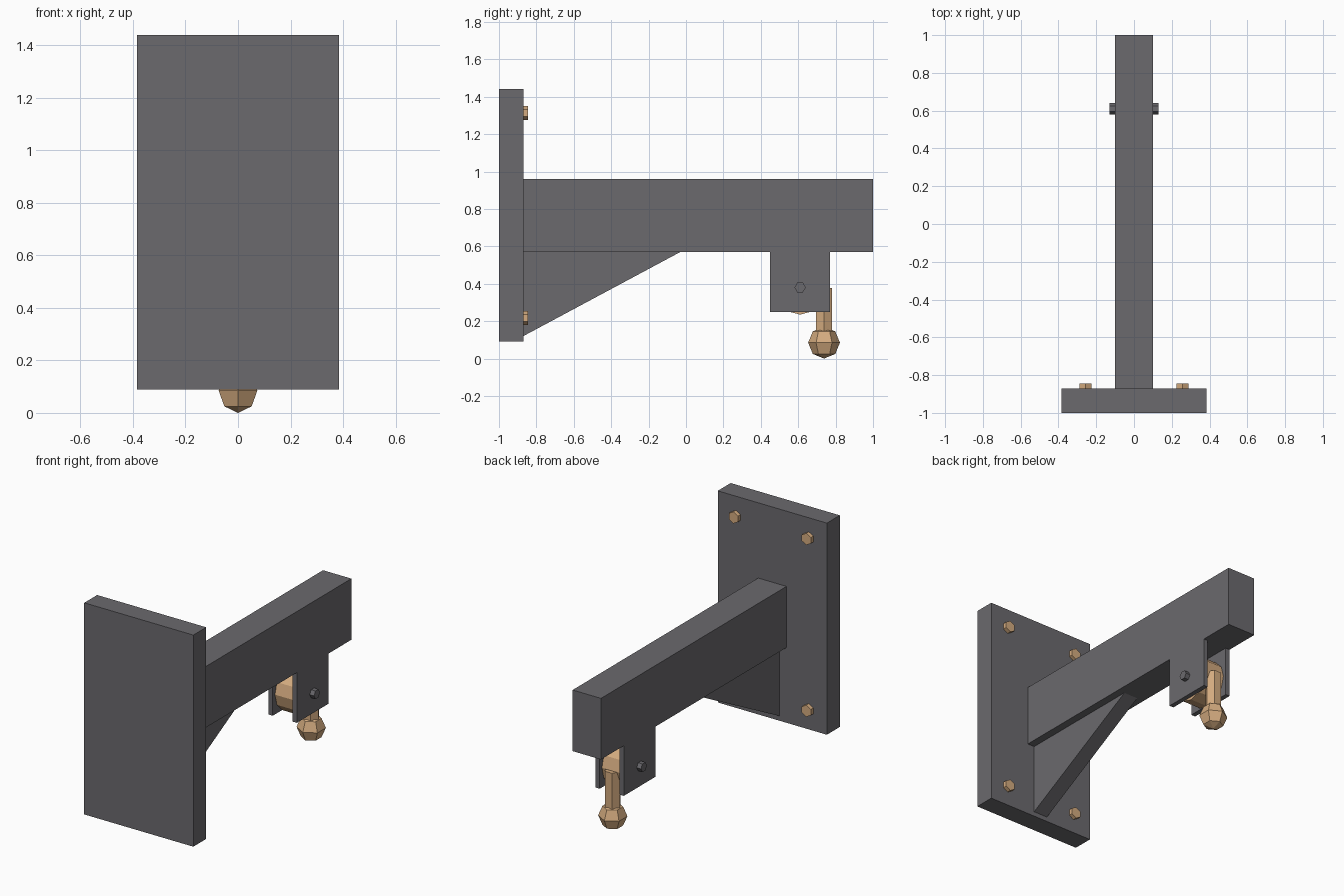
import bpy, bmesh, math
from mathutils import Vector

if "Cube" in bpy.data.objects:
    bpy.data.objects.remove(bpy.data.objects["Cube"])


def material(name, rgb):
    m = bpy.data.materials.new(name)
    m.diffuse_color = (*rgb, 1)
    m.use_nodes = True
    m.node_tree.nodes["Principled BSDF"].inputs["Base Color"].default_value = m.diffuse_color
    return m


STEEL = material("dark_steel", (0.147, 0.143, 0.155))
BRONZE = material("bronze", (0.66, 0.41, 0.215))


def finish(name, bm, mat):
    bmesh.ops.recalc_face_normals(bm, faces=bm.faces)
    me = bpy.data.meshes.new(name)
    bm.to_mesh(me)
    bm.free()
    me.materials.append(mat)
    ob = bpy.data.objects.new(name, me)
    bpy.context.collection.objects.link(ob)
    return ob


def prism(name, pts, axis, lo, hi, mat):
    """Extrude a 2D outline along an axis (outline uses the other two axes in order)."""
    def place(a, b, c):
        return {"x": (c, a, b), "y": (a, c, b), "z": (a, b, c)}[axis]
    bm = bmesh.new()
    face = bm.faces.new([bm.verts.new(place(a, b, lo)) for a, b in pts])
    ext = bmesh.ops.extrude_face_region(bm, geom=[face], use_keep_orig=True)
    verts = [g for g in ext["geom"] if isinstance(g, bmesh.types.BMVert)]
    bmesh.ops.translate(bm, verts=verts, vec=place(0, 0, hi - lo))
    return finish(name, bm, mat)


def rect(a0, a1, b0, b1):
    return [(a0, b0), (a1, b0), (a1, b1), (a0, b1)]


def ngon(a, b, r, n, start=0):
    return [(a + r * math.cos(start + math.tau * i / n),
             b + r * math.sin(start + math.tau * i / n)) for i in range(n)]


# Wall plate, arm and triangular brace
prism("wall_plate", rect(-0.385, 0.385, 0.09, 1.44), "y", -1.0, -0.87, STEEL)
prism("arm", rect(-0.87, 1.0, 0.57, 0.96), "x", -0.1, 0.1, STEEL)
prism("brace", [(-0.87, 0.12), (-0.03, 0.57), (-0.87, 0.57)], "x", -0.05, 0.05, STEEL)

# Plate bolts
for x in (-0.257, 0.257):
    for z in (0.217, 1.313):
        prism("plate_bolt", ngon(x, z, 0.0375, 6, math.pi / 2), "y", -0.87, -0.845, BRONZE)

# Pulley cheeks, pin and wheel
for lo, hi in ((-0.1, -0.07), (0.07, 0.1)):
    prism("pulley_cheek", rect(0.45, 0.77, 0.25, 0.57), "x", lo, hi, STEEL)
prism("pulley_pin", ngon(0.61, 0.38, 0.03, 6), "x", -0.13, 0.13, STEEL)
prism("pulley_wheel", ngon(0.61, 0.38, 0.145, 12), "x", -0.065, 0.065, BRONZE)

# Hanging rope
prism("rope", ngon(0, 0.738, 0.05, 6), "z", 0.1, 0.378, BRONZE)

# Ball at the rope end: half circle profile spun in six steps
bm = bmesh.new()
R = 0.085
ring = [bm.verts.new((0, R * math.cos(a), R * math.sin(a)))
        for a in (math.pi * (i / 4 - 0.5) for i in range(5))]
edges = [bm.edges.new(p) for p in zip(ring, ring[1:])]
bmesh.ops.spin(bm, geom=ring + edges, cent=(0, 0, 0), axis=(0, 0, 1),
               angle=math.tau, steps=6)
bmesh.ops.remove_doubles(bm, verts=bm.verts, dist=0.001)
bmesh.ops.translate(bm, verts=bm.verts, vec=Vector((0, 0.738, R)))
finish("rope_ball", bm, BRONZE)
